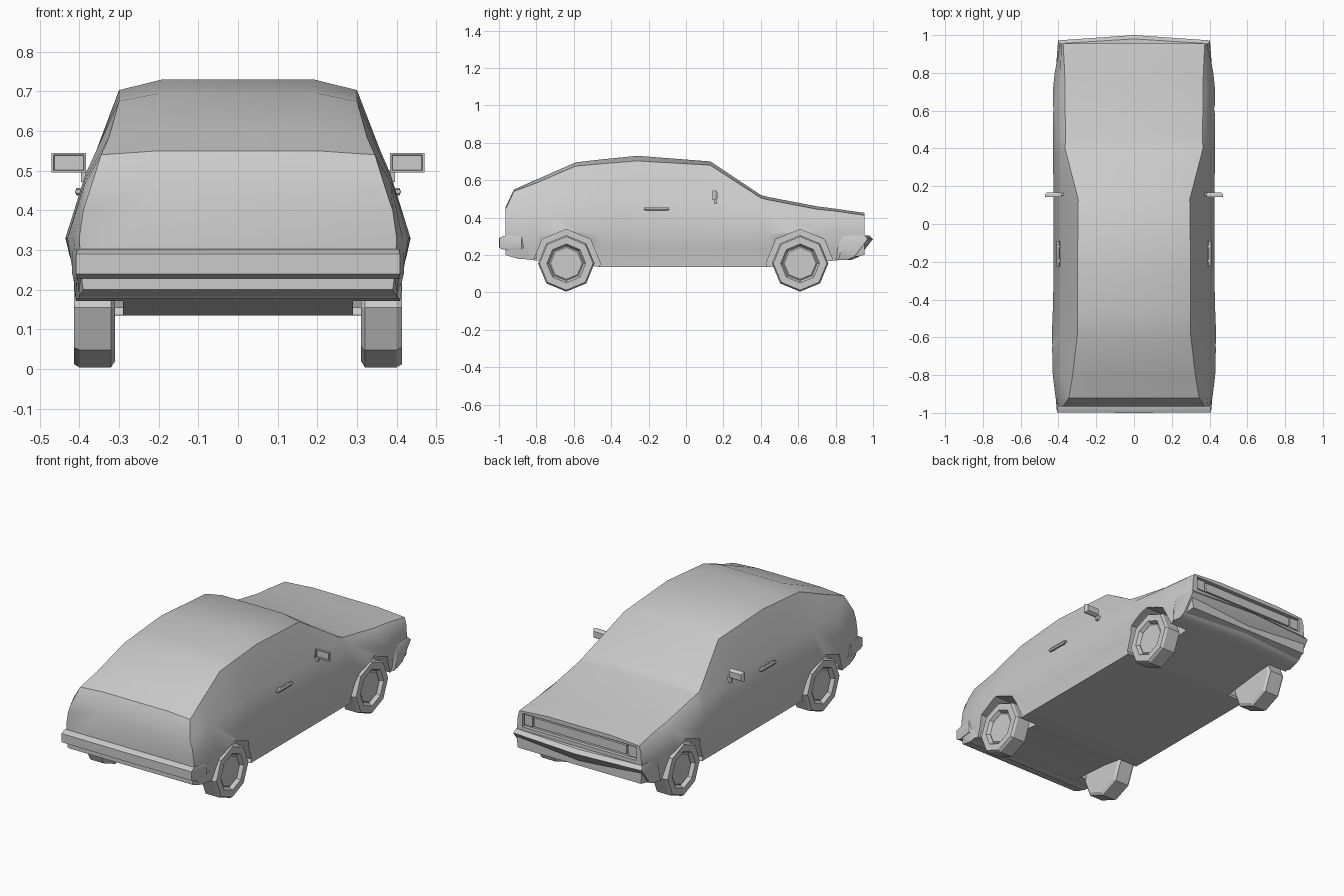
import bpy, bmesh, math

if "Cube" in bpy.data.objects:
    bpy.data.objects.remove(bpy.data.objects["Cube"])

grey = bpy.data.materials.new("plain grey")
grey.diffuse_color = (0.6, 0.6, 0.6, 1)
grey.use_nodes = True
grey.node_tree.nodes["Principled BSDF"].inputs["Base Color"].default_value = grey.diffuse_color


def make(name, bm, smooth=None):
    bmesh.ops.remove_doubles(bm, verts=bm.verts, dist=1e-5)
    bmesh.ops.recalc_face_normals(bm, faces=bm.faces)
    me = bpy.data.meshes.new(name)
    bm.to_mesh(me)
    bm.free()
    ob = bpy.data.objects.new(name, me)
    bpy.context.collection.objects.link(ob)
    me.materials.append(grey)
    if smooth:
        shade(ob, smooth)
    return ob


def shade(ob, angle):
    bpy.ops.object.select_all(action='DESELECT')
    ob.select_set(True)
    bpy.context.view_layer.objects.active = ob
    bpy.ops.object.shade_smooth_by_angle(angle=math.radians(angle))


def loft(rings, cap=True):
    bm = bmesh.new()
    vs = [[bm.verts.new(p) for p in r] for r in rings]
    n = len(vs[0])
    for a, b in zip(vs, vs[1:]):
        for i in range(n):
            j = (i + 1) % n
            bm.faces.new((a[i], a[j], b[j], b[i]))
    if cap:
        bm.faces.new(vs[0])
        bm.faces.new(vs[-1])
    return bm


def box(name, x0, x1, y0, y1, z0, z1):
    return make(name, loft([[(x0, y0, z), (x1, y0, z), (x1, y1, z), (x0, y1, z)] for z in (z0, z1)]))


def lathe(name, profile, y, z, side, n=8):
    # profile of (x, radius) turned about an axle along x
    rings = []
    for x, r in profile:
        rings.append([(side * x, y + r * math.cos(2 * math.pi * i / n),
                       z + r * math.sin(2 * math.pi * i / n)) for i in range(n)])
    bm = loft(rings, cap=True)
    return make(name, bm)


def cut(ob, cutter):
    cutter.hide_render = True
    m = ob.modifiers.new("cut", 'BOOLEAN')
    m.operation = 'DIFFERENCE'
    m.solver = 'EXACT'
    m.object = cutter
    bpy.ops.object.select_all(action='DESELECT')
    bpy.context.view_layer.objects.active = ob
    ob.select_set(True)
    bpy.ops.object.modifier_apply(modifier=m.name)
    bpy.data.objects.remove(cutter)


# body: y, floor z, floor x, widest (x, z), belt (x, z), roof edge (x, z), top (x, z)
stations = [
    (-.965, .20, .39, .40, .33, .39, .40, .375, .445, .20, .455),
    (-.92, .185, .40, .415, .33, .385, .47, .345, .54, .20, .55),
    (-.80, .17, .41, .43, .33, .385, .48, .325, .585, .20, .603),
    (-.59, .155, .41, .435, .33, .385, .49, .30, .675, .20, .695),
    (-.46, .135, .405, .43, .31, .382, .49, .30, .687, .19, .71),
    (-.26, .135, .405, .425, .30, .38, .49, .30, .703, .19, .73),
    (.13, .135, .405, .425, .30, .38, .48, .295, .68, .19, .70),
    (.40, .135, .405, .43, .31, .39, .46, .365, .505, .20, .52),
    (.44, .135, .405, .43, .31, .39, .455, .363, .495, .20, .51),
    (.70, .165, .41, .43, .33, .39, .425, .365, .445, .20, .46),
    (.80, .17, .40, .42, .33, .39, .41, .367, .435, .20, .447),
    (.955, .20, .385, .39, .31, .385, .38, .375, .412, .20, .425),
]
rings = []
for y, zb, xb, xm, zm, x1, z1, x2, z2, x3, z3 in stations:
    half = [(xb, zb), (xb + .005, .235), (xm, zm), (x1, z1), (x2, z2), (x3, z3)]
    rings.append([(x, y, z) for x, z in half] + [(-x, y, z) for x, z in reversed(half)])
body = make("body", loft(rings))

# wheel arches, then the grille recess
for s in (-1, 1):
    for y in (-.64, .61):
        cut(body, lathe("arch_cutter", [(.29, .182), (.55, .182)], y, .155, s))
cut(body, box("grille_cutter", -.355, .355, .935, 1.1, .325, .402))
shade(body, 32)
box("grille", -.29, .29, .93, .947, .34, .39)
for s in (-1, 1):
    a, b = sorted((s * .30, s * .35))
    box("headlight", a, b, .93, .947, .335, .395)


# bumpers: plan outlines stacked by height (z, end y, corner y, centre y, half width)
def bumper(name, layers, y_in):
    rs = []
    for z, ys, yc, ym, w in layers:
        rs.append([(-w + .01, y_in, z), (-w - .01, ys, z), (-w, yc, z), (0, ym, z),
                   (w, yc, z), (w + .01, ys, z), (w - .01, y_in, z)])
    return make(name, loft(rs), 35)


bumper("front_bumper", [(.172, .81, .86, .88, .40), (.19, .82, .90, .925, .402),
                        (.285, .84, .972, 1.0, .402), (.305, .84, .955, .98, .395)], .795)
bumper("rear_bumper", [(.228, -.88, -.975, -.975, .405), (.24, -.88, -.997, -1.0, .408),
                       (.29, -.88, -.997, -1.0, .408), (.302, -.88, -.975, -.975, .405)], -.85)
# rear valance under the bumper
bumper("rear_valance", [(.178, -.84, -.90, -.90, .40), (.235, -.86, -.965, -.965, .405)], -.80)

# wheels: tyre with recessed rim
tyre = [(.31, .10), (.31, .135), (.32, .151), (.40, .151), (.413, .143),
        (.413, .104), (.393, .092), (.398, .085), (.398, .01)]
for s in (-1, 1):
    side = "left" if s < 0 else "right"
    for end, y in (("rear", -.64), ("front", .61)):
        lathe(f"{end}_{side}_wheel", tyre, y, .155, s)

    # door handle: bar on two feet
    handle = [(-.225, .006), (-.21, .011), (-.105, .011), (-.09, .006)]
    rs = [[(s * (.402 + .009 * math.cos(a)), y, .447 + r * math.sin(a))
           for a in [i * math.pi / 3 for i in range(6)]] for y, r in handle]
    make(f"{side}_door_handle", loft(rs), 40)
    for y in (-.20, -.125):
        a, b = sorted((s * .375, s * .402))
        box(f"{side}_handle_foot", a, b, y, y + .012, .44, .454)

    # side mirror: tapered shell with sunken glass facing the rear, plus a stem
    def rect(y, g):
        return [(s * (.383 + g), y, .495 + g), (s * (.470 - g), y, .495 + g),
                (s * (.470 - g), y, .545 - g), (s * (.383 + g), y, .545 - g)]
    make(f"{side}_mirror", loft([rect(.150, .007), rect(.143, .005), rect(.143, 0),
                                 rect(.156, 0), rect(.168, .008)]))
    a, b = sorted((s * .372, s * .396))
    box(f"{side}_mirror_stem", a, b, .150, .165, .472, .50)
